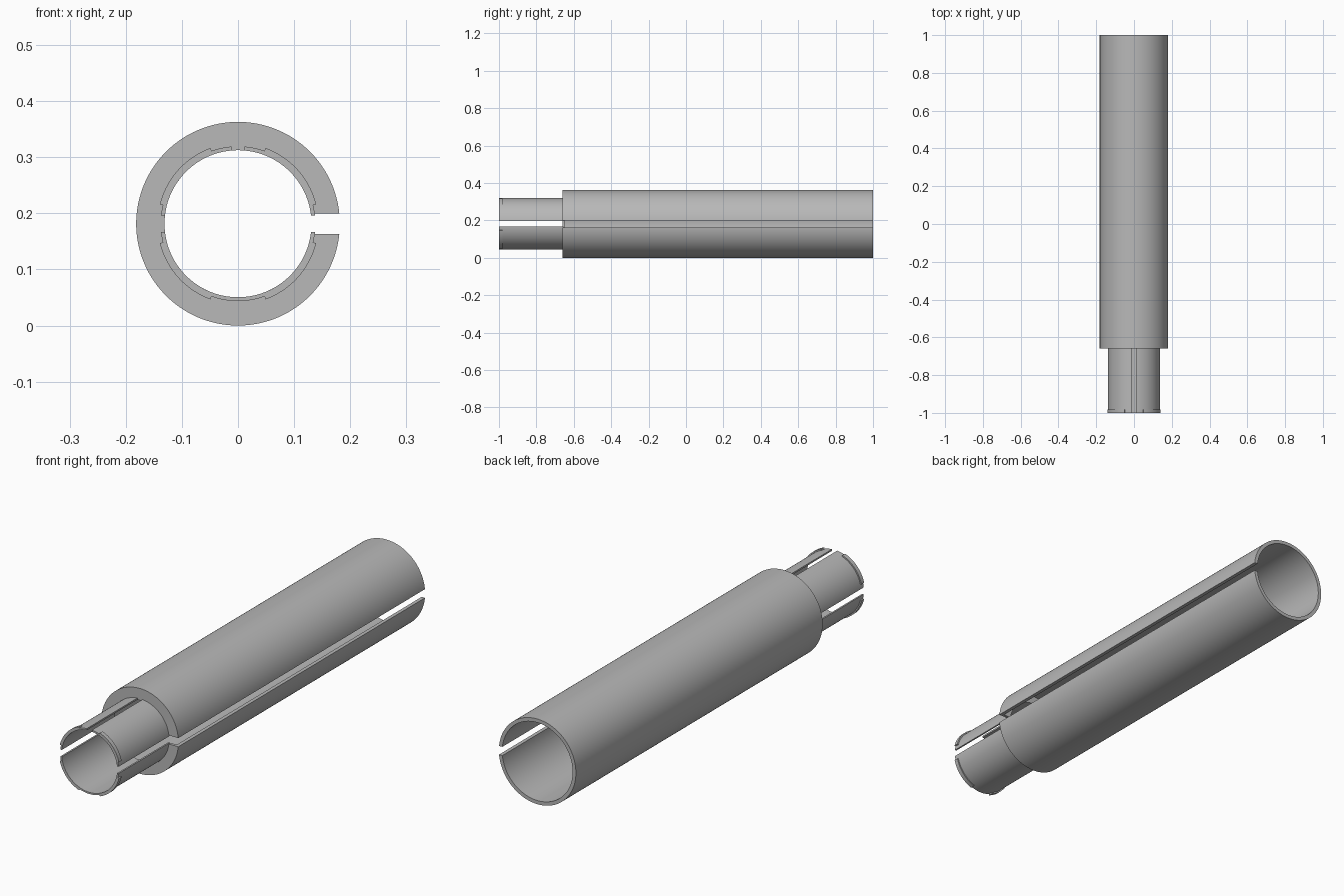
import bpy, bmesh, math

cube = bpy.data.objects.get("Cube")
if cube:
    bpy.data.objects.remove(cube, do_unlink=True)

AXIS_Z = 0.1815
BODY_R, BODY_BORE = 0.1815, 0.166
NECK_R, NECK_BORE = 0.138, 0.131
SHOULDER_Y = -0.66

grey = bpy.data.materials.new("plain_grey")
grey.use_nodes = True
colour = (0.48, 0.48, 0.48, 1)
grey.diffuse_color = colour
bsdf = next(n for n in grey.node_tree.nodes if n.type == "BSDF_PRINCIPLED")
bsdf.inputs["Base Color"].default_value = colour


def sweep(name, profile, start, end, gap_start=0.0, gap_end=0.0):
    """Sweep a closed (radius, y) profile about the y axis between two angles
    in degrees; each gap is the half width of a parallel-sided slot."""
    steps = max(8, int((end - start) / 3))
    bm = bmesh.new()
    rings = []
    for i in range(steps + 1):
        t = i / steps
        ring = []
        for r, y in profile:
            a0 = math.radians(start) + math.asin(gap_start / r)
            a1 = math.radians(end) - math.asin(gap_end / r)
            a = a0 + (a1 - a0) * t
            ring.append(bm.verts.new((r * math.cos(a), y, AXIS_Z + r * math.sin(a))))
        rings.append(ring)
    count = len(profile)
    for ra, rb in zip(rings, rings[1:]):
        for k in range(count):
            n = (k + 1) % count
            bm.faces.new((ra[k], ra[n], rb[n], rb[k]))
    bm.faces.new(rings[0])
    bm.faces.new(rings[-1])
    bmesh.ops.recalc_face_normals(bm, faces=bm.faces)
    mesh = bpy.data.meshes.new(name)
    bm.to_mesh(mesh)
    bm.free()
    mesh.materials.append(grey)
    obj = bpy.data.objects.new(name, mesh)
    bpy.context.collection.objects.link(obj)
    bpy.ops.object.select_all(action="DESELECT")
    obj.select_set(True)
    bpy.context.view_layer.objects.active = obj
    bpy.ops.object.shade_smooth_by_angle(angle=math.radians(30))
    return obj


def wall(inner, outer, y0, y1):
    return [(inner, y0), (outer, y0), (outer, y1), (inner, y1)]


# Long split sleeve with a thin shoulder at the front
shoulder_back = SHOULDER_Y + 0.012
sleeve = [(NECK_BORE, SHOULDER_Y), (BODY_R, SHOULDER_Y), (BODY_R, 1),
          (BODY_BORE, 1), (BODY_BORE, shoulder_back), (NECK_BORE, shoulder_back)]
sweep("split_sleeve", sleeve, 0, 360, 0.0185, 0.0185)

# Spring fingers separated by side and top slots
finger = wall(NECK_BORE, NECK_R, -1, SHOULDER_Y + 0.004)
SIDE, TOP = 0.0145, 0.012
sweep("upper_left_finger", finger, 0, 90, SIDE, TOP)
sweep("upper_right_finger", finger, 90, 180, TOP, SIDE)
sweep("lower_finger", finger, 180, 360, SIDE, SIDE)

# Snap lips round the finger tips
lip = wall(NECK_R - 0.002, 0.1435, -1, -0.982)
for name, start in (("upper_left_lip", 14), ("upper_right_lip", 110),
                    ("lower_right_lip", 194), ("lower_left_lip", 290)):
    sweep(name, lip, start, start + 56)
